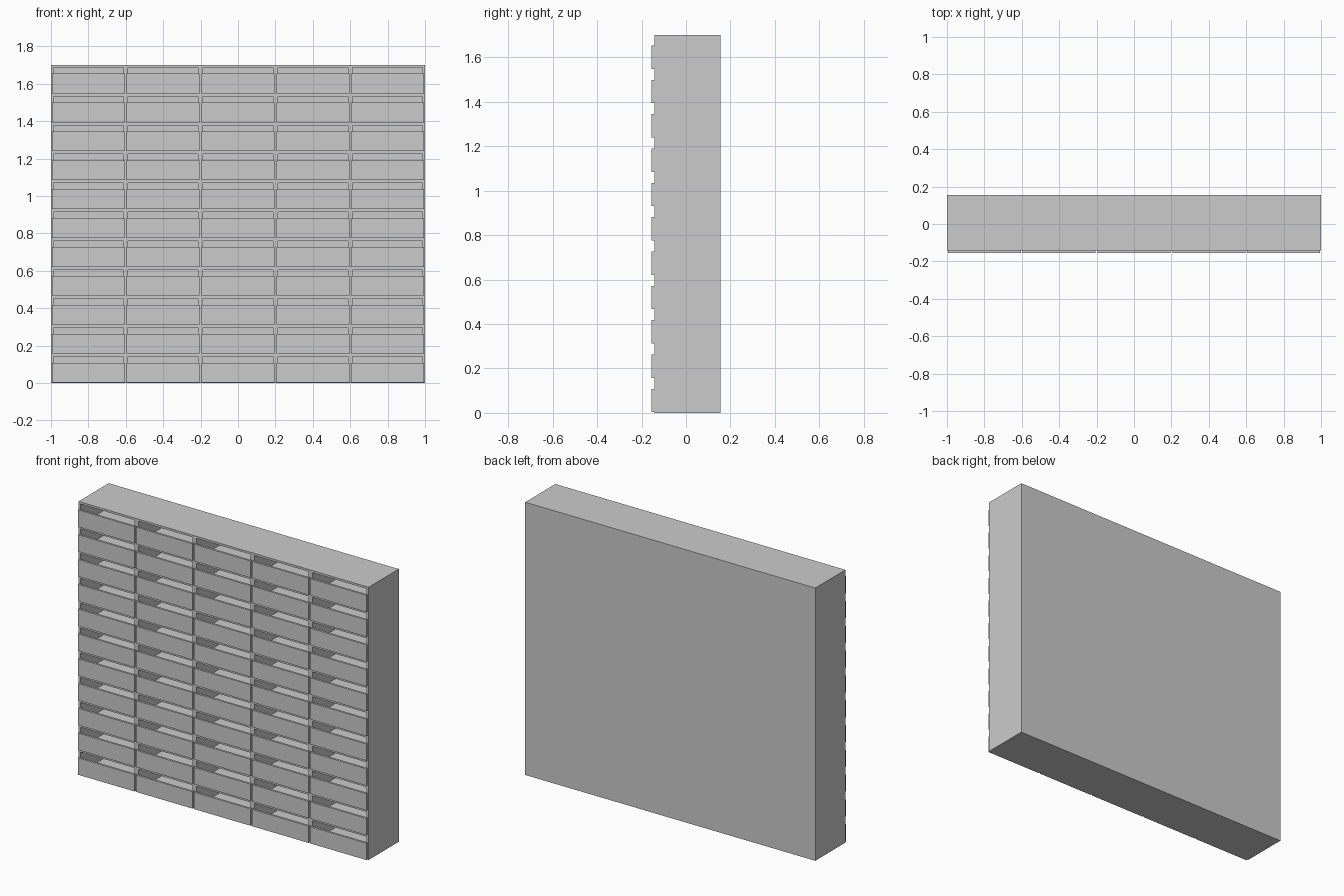
import bpy, bmesh
from mathutils import Vector, Matrix

if "Cube" in bpy.data.objects:
    bpy.data.objects.remove(bpy.data.objects["Cube"])

COLS, ROWS = 5, 11
H = 1.70                      # total height
PX, PZ = 2.0 / COLS, H / ROWS # cell pitch
BACK, FACE, FRONT = 0.155, -0.142, -0.155
WALL = 0.013


def finish(bm, name):
    bmesh.ops.recalc_face_normals(bm, faces=bm.faces)
    mesh = bpy.data.meshes.new(name)
    bm.to_mesh(mesh)
    bm.free()
    obj = bpy.data.objects.new(name, mesh)
    bpy.context.collection.objects.link(obj)
    return obj


# Rack: solid block with a grid of deep cells cut into its front
bm = bmesh.new()
pts = [[bm.verts.new((-1 + c * PX, FACE, r * PZ)) for c in range(COLS + 1)]
       for r in range(ROWS + 1)]
cells = [bm.faces.new((pts[r][c], pts[r][c + 1], pts[r + 1][c + 1], pts[r + 1][c]))
         for r in range(ROWS) for c in range(COLS)]
rim = [e for e in bm.edges if e.is_boundary]
ext = bmesh.ops.extrude_edge_only(bm, edges=rim)["geom"]
bmesh.ops.translate(bm, verts=[g for g in ext if isinstance(g, bmesh.types.BMVert)],
                    vec=(0, BACK - FACE, 0))
back_rim = [e for e in bm.edges if e.is_boundary]
bmesh.ops.contextual_create(bm, geom=back_rim)
bmesh.ops.inset_individual(bm, faces=cells, thickness=WALL, use_even_offset=True)
floors = bmesh.ops.extrude_discrete_faces(bm, faces=cells)["faces"]
bmesh.ops.translate(bm, verts=list({v for f in floors for v in f.verts}),
                    vec=(0, BACK - FACE - WALL, 0))
finish(bm, "rack")

# Bin fronts: low panels leaving a slot open above each one
bm = bmesh.new()
z0, z1, half = 0.003, 0.108, 0.195
for r in range(ROWS):
    for c in range(COLS):
        centre = Vector((-1 + (c + 0.5) * PX, (FACE + FRONT) / 2, r * PZ + (z0 + z1) / 2))
        size = Matrix.Diagonal((2 * half, FACE - FRONT, z1 - z0, 1))
        bmesh.ops.create_cube(bm, size=1, matrix=Matrix.Translation(centre) @ size)
finish(bm, "bin_fronts")
